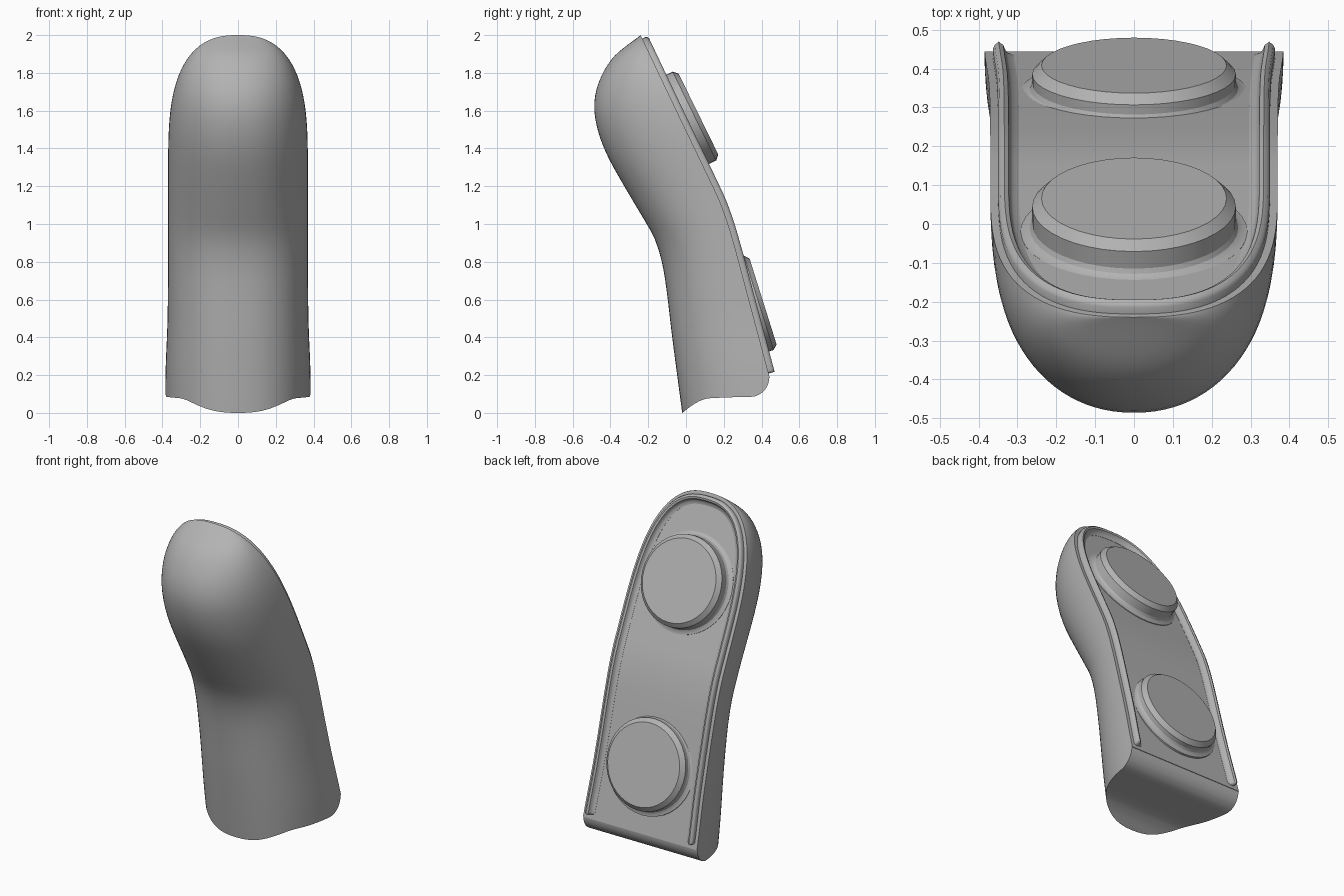
import bpy, bmesh, math
from mathutils import Vector

cube = bpy.data.objects.get("Cube")
if cube:
    bpy.data.objects.remove(cube)

grey = bpy.data.materials.new("plain_grey")
grey.use_nodes = True
grey.diffuse_color = (0.45, 0.45, 0.45, 1)
grey.node_tree.nodes["Principled BSDF"].inputs["Base Color"].default_value = (0.45, 0.45, 0.45, 1)

# Profiles as (z, y) or (z, width) control points
BACK = [(-0.1, 0.52), (0.21, 0.437), (0.6, 0.333), (0.95, 0.238), (1.1, 0.187), (1.2, 0.142), (1.6, -0.05), (2.0, -0.24)]
FRONT = [(-0.1, -0.005), (0, -0.02), (0.4, -0.073), (0.65, -0.103), (0.8, -0.128), (0.93, -0.17), (1.07, -0.25),
         (1.24, -0.35), (1.37, -0.42), (1.5, -0.468), (1.63, -0.486), (1.76, -0.458), (1.89, -0.378), (2.0, -0.24)]
WIDTH = [(-0.1, 0.385), (0.2, 0.384), (0.5, 0.373), (0.9, 0.37), (2.0, 0.37)]
UNDERSIDE = [(-0.2, -0.12), (-0.02, 0), (0.04, 0.045), (0.1, 0.073), (0.2, 0.081), (0.34, 0.085)]


def curve(pts, t):
    """Smooth interpolation through control points."""
    def slope(i):
        a, b = pts[max(i - 1, 0)], pts[min(i + 1, len(pts) - 1)]
        return (b[1] - a[1]) / (b[0] - a[0])
    i = max([k for k in range(len(pts) - 1) if pts[k][0] <= t], default=0)
    (t0, v0), (t1, v1) = pts[i], pts[i + 1]
    h = t1 - t0
    u = (t - t0) / h
    return (v0 * (1 + 2 * u) * (1 - u) ** 2 + v1 * u * u * (3 - 2 * u)
            + h * (slope(i) * u * (1 - u) ** 2 + slope(i + 1) * u * u * (u - 1)))


def half_width(z):
    t = min(max((z - 1.3) / 0.7, 0), 1)
    return curve(WIDTH, z) * (1 - t ** 3) ** 0.4


def heights(start):
    """Even steps up the shaft, then closer steps into the rounded tip."""
    low = [start + (1.4 - start) * i / 28 for i in range(28)]
    return low + [2 - 0.6 * (1 - i / 24) ** 2.2 for i in range(25)]


def make(name, bm, angle=35):
    bmesh.ops.remove_doubles(bm, verts=bm.verts, dist=1e-5)
    bmesh.ops.recalc_face_normals(bm, faces=bm.faces)
    mesh = bpy.data.meshes.new(name)
    bm.to_mesh(mesh)
    bm.free()
    mesh.materials.append(grey)
    ob = bpy.data.objects.new(name, mesh)
    bpy.context.collection.objects.link(ob)
    smooth(ob, angle)
    return ob


def smooth(ob, angle):
    bpy.ops.object.select_all(action='DESELECT')
    ob.select_set(True)
    bpy.context.view_layer.objects.active = ob
    bpy.ops.object.shade_smooth_by_angle(angle=math.radians(angle))


def loft(rings):
    """Skin closed rings and cap both ends."""
    bm = bmesh.new()
    rows = [[bm.verts.new(p) for p in r] for r in rings]
    n = len(rows[0])
    for a, b in zip(rows, rows[1:]):
        for j in range(n):
            bm.faces.new((a[j], a[(j + 1) % n], b[(j + 1) % n], b[j]))
    bm.faces.new(rows[0])
    bm.faces.new(rows[-1])
    return bm


# Body: rounded front, flat bent back
def section(z):
    back, front, w = curve(BACK, z), curve(FRONT, z), half_width(z)
    power = 2 / (2.35 - 0.13 * z)
    ring = []
    for i in range(49):
        a = math.pi * i / 48
        c, s = math.cos(a), max(math.sin(a), 0)
        ring.append((math.copysign(abs(c) ** power, c) * w, back - (back - front) * s ** power, z))
    return ring


body = make("body", loft([section(z) for z in heights(-0.1)]))

# Shaped underside, cut with a rounded rear corner
under = [(-0.2 + 0.54 * i / 36, curve(UNDERSIDE, -0.2 + 0.54 * i / 36)) for i in range(37)]
under += [(0.34 + 0.1 * math.sin(a), 0.185 - 0.1 * math.cos(a))
          for a in (math.pi / 2 * i / 12 for i in range(1, 13))]
under += [(0.7, 0.185), (0.7, -0.4), (-0.2, -0.4)]
cutter = make("underside_cutter", loft([[(x, y, z) for y, z in under] for x in (-0.6, 0.6)]))
cutter.hide_render = True
cut = body.modifiers.new("underside", 'BOOLEAN')
cut.operation = 'DIFFERENCE'
cut.solver = 'EXACT'
cut.object = cutter
bpy.context.view_layer.objects.active = body
bpy.ops.object.modifier_apply(modifier=cut.name)
bpy.data.objects.remove(cutter)
smooth(body, 35)

# Raised rail following the edge of the back
up = heights(0.225)
path = [Vector((half_width(z), curve(BACK, z), z)) for z in up]
path += [Vector((-p.x, p.y, p.z)) for p in reversed(path[:-1])]
BEAD = [(-0.016, -0.012), (-0.016, 0.018), (-0.011, 0.028), (0, 0.033), (0.011, 0.028),
        (0.016, 0.016), (0.022, 0.007), (0.038, 0.001), (0.038, -0.012)]


def bead_ring(i, shrink=1, shift=0):
    p = path[i]
    t = (path[min(i + 1, len(path) - 1)] - path[max(i - 1, 0)]).normalized()
    dz = 0.01
    z = min(p.z, 2 - dz)
    n = Vector((0, 2 * dz, curve(BACK, z - dz) - curve(BACK, z + dz))).normalized()
    inward = t.cross(n).normalized()
    return [p + inward * (0.036 + u * shrink) + n * h + t * shift for u, h in BEAD]


caps = [(math.cos(a), 0.016 * math.sin(a)) for a in (math.radians(d) for d in (80, 60, 40, 20))]
rings = [bead_ring(0, c, -s) for c, s in caps]
rings += [bead_ring(i) for i in range(len(path))]
rings += [bead_ring(len(path) - 1, c, s) for c, s in reversed(caps)]
make("edge_rail", loft(rings), 40)


# Round pads with chamfered rims and a soft fillet at the base
def pad(name, centre, slope, depth):
    normal = Vector((0, math.sqrt(1 - slope ** 2), slope))
    side = Vector((1, 0, 0))
    along = normal.cross(side)
    profile = [(0.238, 0), (0.262, 0.024), (0.262, depth - 0.022), (0.268, depth - 0.01),
               (0.278, depth - 0.003), (0.292, depth), (0.292, depth + 0.02)]
    rings = [[Vector(centre) - normal * h + (side * math.cos(a) + along * math.sin(a)) * r
              for a in (math.tau * i / 40 for i in range(40))] for r, h in profile]
    make(name, loft(rings), 25)


pad("upper_pad", (0, 0.066, 1.582), 0.44, 0.095)
pad("lower_pad", (0, 0.408, 0.59), 0.3, 0.072)
